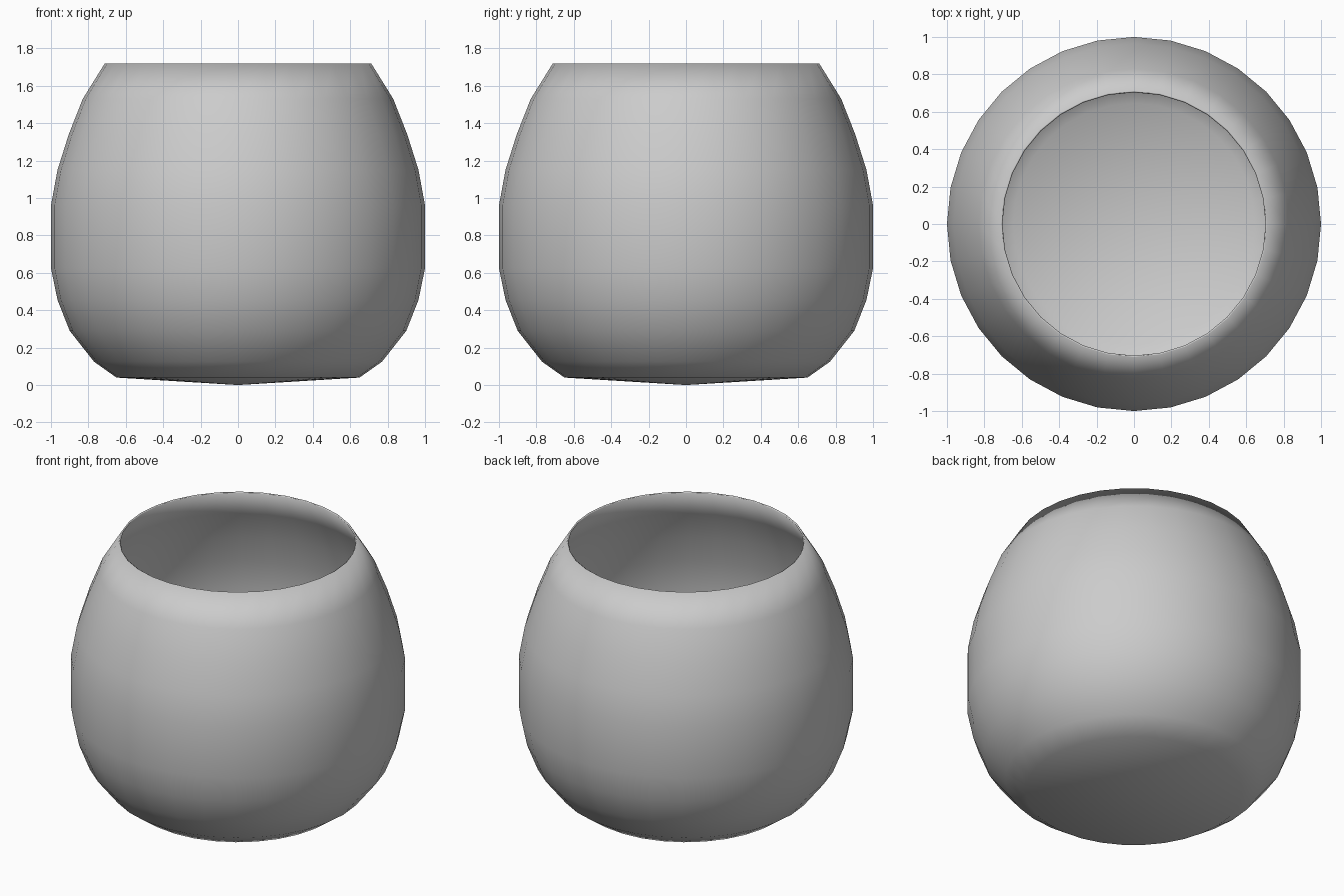
import bpy, bmesh, math

if "Cube" in bpy.data.objects:
    bpy.data.objects.remove(bpy.data.objects["Cube"])

# Outer profile (radius, height), bottom centre to rim
profile = [(0, 0), (0.65, 0.04), (0.77, 0.125), (0.9, 0.29), (0.965, 0.455),
           (1.0, 0.625), (1.0, 0.96), (0.965, 1.15), (0.905, 1.34),
           (0.83, 1.53), (0.712, 1.72)]

# Lathe the profile into a 32-sided bowl
bm = bmesh.new()
verts = [bm.verts.new((r, 0, z)) for r, z in profile]
edges = [bm.edges.new(pair) for pair in zip(verts, verts[1:])]
bmesh.ops.spin(bm, geom=verts + edges, axis=(0, 0, 1), cent=(0, 0, 0),
               angle=math.tau, steps=32, use_duplicate=False)
bmesh.ops.remove_doubles(bm, verts=bm.verts[:], dist=0.001)
bmesh.ops.recalc_face_normals(bm, faces=bm.faces[:])

# Make sure the outside faces outward before thickening
side = max(bm.faces, key=lambda f: f.calc_center_median().x)
if side.normal.x < 0:
    bmesh.ops.reverse_faces(bm, faces=bm.faces[:])
for f in bm.faces:
    f.smooth = True

mesh = bpy.data.meshes.new("round_bowl")
bm.to_mesh(mesh)
bm.free()
bowl = bpy.data.objects.new("round_bowl", mesh)
bpy.context.collection.objects.link(bowl)

# Thin wall, thickened inward
wall = bowl.modifiers.new("thin_wall", 'SOLIDIFY')
wall.thickness = 0.01
wall.offset = -1
